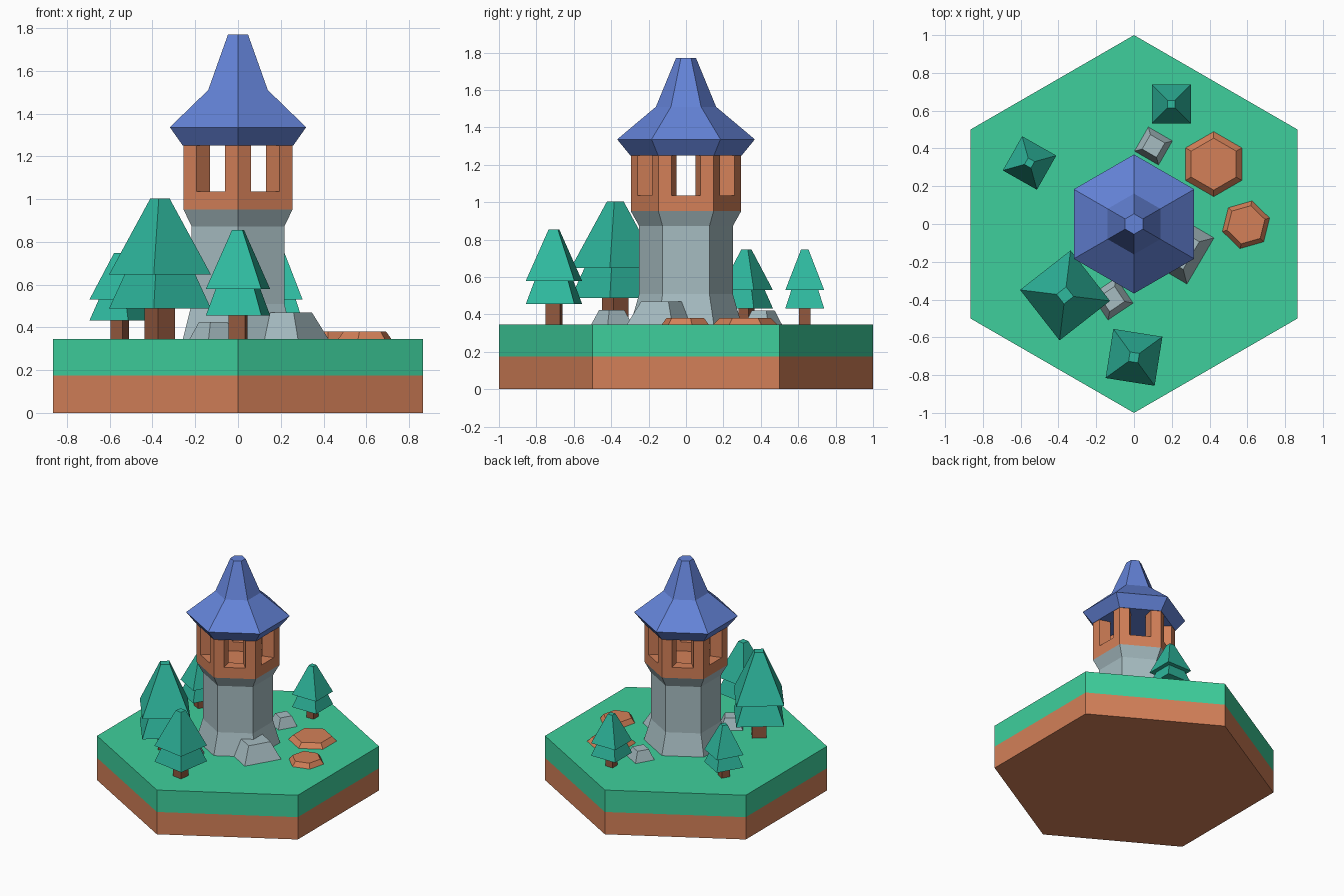
import bpy, bmesh, math
from mathutils import Vector

if "Cube" in bpy.data.objects:
    bpy.data.objects.remove(bpy.data.objects["Cube"])

GROUND = 0.345


def material(name, rgb):
    m = bpy.data.materials.new(name)
    lin = [((c / 255 + 0.055) / 1.055) ** 2.4 for c in rgb]
    m.diffuse_color = (*lin, 1)
    m.use_nodes = True
    m.node_tree.nodes["Principled BSDF"].inputs["Base Color"].default_value = m.diffuse_color
    return m


GRASS = material("grass", (62, 207, 156))
EARTH = material("earth", (211, 128, 88))
STONE = material("stone", (166, 188, 193))
ROOF = material("roof_blue", (100, 131, 216))
LEAF = material("leaf", (46, 184, 158))
BARK = material("bark", (146, 88, 62))


def finish(name, bm, mat, loc=(0, 0, 0)):
    bmesh.ops.recalc_face_normals(bm, faces=bm.faces)
    me = bpy.data.meshes.new(name)
    bm.to_mesh(me)
    bm.free()
    me.materials.append(mat)
    ob = bpy.data.objects.new(name, me)
    ob.location = loc
    bpy.context.collection.objects.link(ob)
    return ob


def add_rings(bm, rings):
    """Bridge a stack of equal-length point rings and cap both ends."""
    rows = [[bm.verts.new(p) for p in ring] for ring in rings]
    n = len(rows[0])
    for a, b in zip(rows, rows[1:]):
        for i in range(n):
            j = (i + 1) % n
            bm.faces.new((a[i], a[j], b[j], b[i]))
    bm.faces.new(rows[0][::-1])
    bm.faces.new(rows[-1])


def polygon(n, r, z, angle):
    return [(r * math.cos(math.radians(angle) + math.tau * i / n),
             r * math.sin(math.radians(angle) + math.tau * i / n), z) for i in range(n)]


def stack(name, mat, sides, profile, x=0, y=0, z=0, angle=90):
    """Faceted solid from a (radius, height) profile."""
    bm = bmesh.new()
    add_rings(bm, [polygon(sides, r, h, angle) for r, h in profile])
    return finish(name, bm, mat, (x, y, z))


# Hexagonal ground tile
stack("earth_layer", EARTH, 6, [(1, 0), (1, 0.174)])
stack("grass_layer", GRASS, 6, [(1, 0.174), (1, GROUND)])

# Tower shaft with flared foot and collar
stack("tower_shaft", STONE, 6, [(0.298, GROUND), (0.25, 0.51), (0.25, 0.872), (0.295, 0.952)])

# Lookout room: parapet with a sunken floor
R_OUT, INNER, SILL, EAVE = 0.295, 0.675, 1.035, 1.25
stack("lookout_parapet", EARTH, 6, [(R_OUT, 0.952), (R_OUT, SILL),
                                    (R_OUT * INNER, SILL), (R_OUT * INNER, 0.965)])

# Lookout corner pillars, bent around each corner
bm = bmesh.new()
corners = [Vector(p) for p in polygon(6, R_OUT, 0, 90)]
t = 0.5 - 0.077 / R_OUT
for i, c in enumerate(corners):
    outer = [c.lerp(corners[i - 1], t), c, c.lerp(corners[(i + 1) % 6], t)]
    section = outer + [p * INNER for p in reversed(outer)]
    add_rings(bm, [[(p.x, p.y, h) for p in section] for h in (SILL, EAVE)])
finish("lookout_pillars", bm, EARTH)

# Roof
stack("roof", ROOF, 6, [(0.298, EAVE), (0.368, 1.336), (0.161, 1.51), (0.054, 1.77)])

# Trees: x, y, half diagonal, rotation
trees = [(-0.365, -0.378, 0.24, -7), (0, -0.706, 0.186, 36),
         (0.198, 0.635, 0.147, 45), (-0.553, 0.323, 0.147, 15.5)]
for i, (x, y, r, a) in enumerate(trees, 1):
    h = r * 2.74
    stack(f"tree_{i}_trunk", BARK, 4, [(r * 0.3, 0), (r * 0.3, h * 0.25)], x, y, GROUND, a)
    stack(f"tree_{i}_lower_leaves", LEAF, 4, [(r, h * 0.218), (r * 0.68, h * 0.47)], x, y, GROUND, a)
    stack(f"tree_{i}_upper_leaves", LEAF, 4, [(r, h * 0.46), (r * 0.19, h)], x, y, GROUND, a)

# Grey rocks: x, y, half diagonal, height, rotation
rocks = [(0.103, 0.413, 0.104, 0.077, 15), (0.23, -0.124, 0.2, 0.124, 14.6),
         (-0.116, -0.397, 0.113, 0.08, -11)]
for i, (x, y, r, h, a) in enumerate(rocks, 1):
    stack(f"rock_{i}", STONE, 4, [(r, 0), (r * 0.6, h)], x, y, GROUND, a)

# Low earth mounds
for i, (x, y, r, a) in enumerate([(0.422, 0.317, 0.172, 90), (0.593, -0.004, 0.13, 76)], 1):
    stack(f"earth_mound_{i}", EARTH, 6, [(r, 0), (r * 0.8, 0.035)], x, y, GROUND, a)
